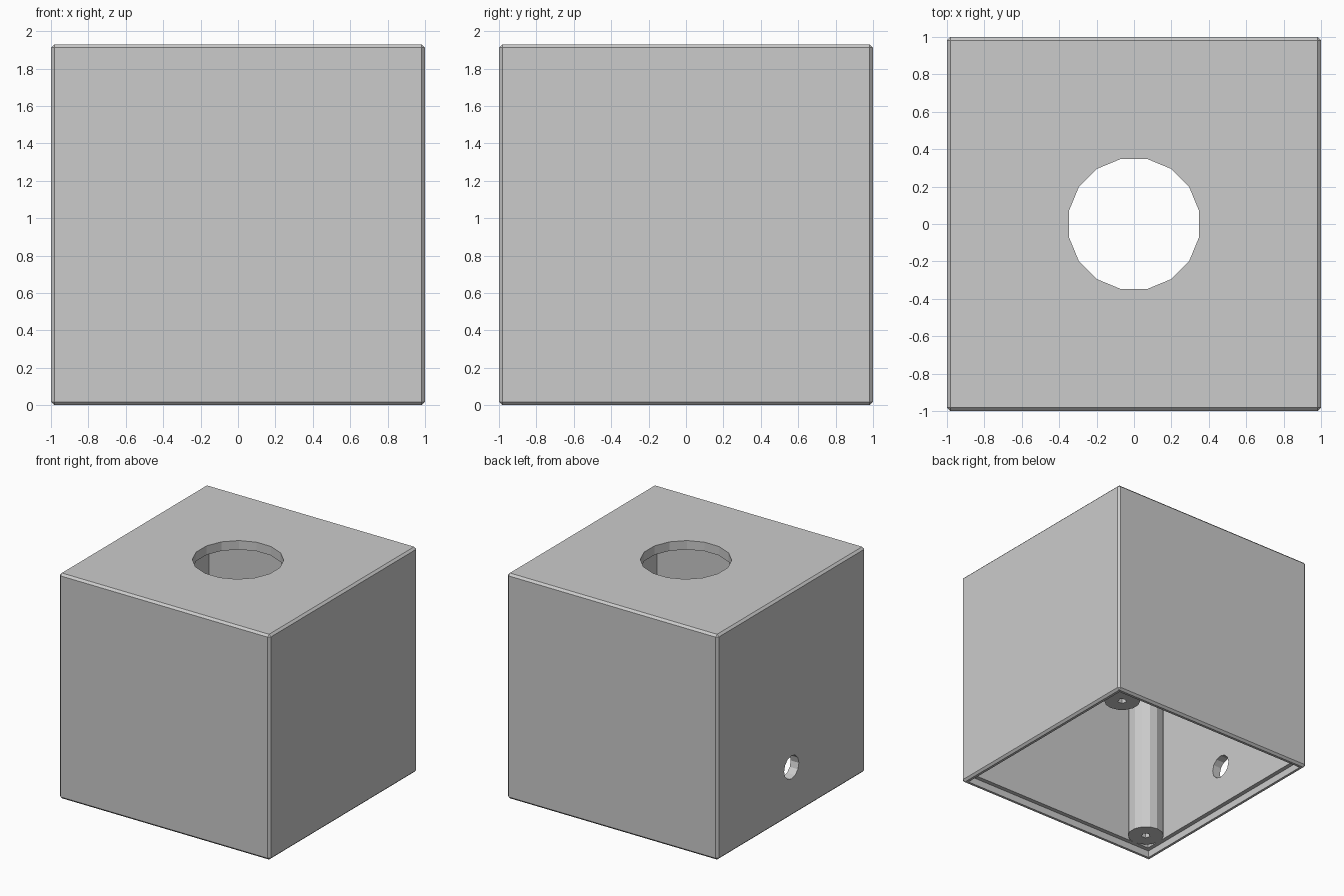
import bpy
import math

cube = bpy.data.objects.get("Cube")
if cube:
    bpy.data.objects.remove(cube, do_unlink=True)

HEIGHT = 1.93
WALL = 0.077
LEDGE = 0.06      # depth of the rebate for the base plate

grey = bpy.data.materials.new("light grey")
grey.use_nodes = True
grey.diffuse_color = (0.6, 0.6, 0.6, 1)
grey.node_tree.nodes["Principled BSDF"].inputs["Base Color"].default_value = (0.6, 0.6, 0.6, 1)


def box(name, half, z0, z1):
    bpy.ops.mesh.primitive_cube_add(size=1, location=(0, 0, (z0 + z1) / 2))
    ob = bpy.context.object
    ob.name = name
    ob.scale = (2 * half, 2 * half, z1 - z0)
    bpy.ops.object.transform_apply(location=True, rotation=True, scale=True)
    ob.data.materials.append(grey)
    return ob


def prism(name, sides, radius, depth, location, rotation=(0, 0, 0)):
    bpy.ops.mesh.primitive_cylinder_add(vertices=sides, radius=radius, depth=depth,
                                        location=location, rotation=rotation)
    ob = bpy.context.object
    ob.name = name
    bpy.ops.object.transform_apply(location=True, rotation=True, scale=True)
    ob.data.materials.append(grey)
    return ob


def apply(ob, mod):
    bpy.context.view_layer.objects.active = ob
    bpy.ops.object.modifier_apply(modifier=mod.name)


def cut(ob, cutter):
    mod = ob.modifiers.new("cut", 'BOOLEAN')
    mod.operation = 'DIFFERENCE'
    mod.solver = 'EXACT'
    mod.object = cutter
    apply(ob, mod)
    bpy.data.objects.remove(cutter, do_unlink=True)


# Chamfered outer shell
shell = box("shell", 1, 0, HEIGHT)
bevel = shell.modifiers.new("chamfer", 'BEVEL')
bevel.width = 0.018
bevel.segments = 1
apply(shell, bevel)

# Hollow interior, open underneath, with a rebate around the rim
cut(shell, box("cavity_cutter", 1 - WALL, -0.2, HEIGHT - WALL))
cut(shell, box("rebate_cutter", 0.96, -0.1, LEDGE))

# Round opening in the top, its flats facing the sides
cut(shell, prism("top_hole_cutter", 16, 0.355, 0.4, (0, 0, HEIGHT),
                 (0, 0, math.pi / 16)))

# Cable hole in one side wall
cut(shell, prism("cable_hole_cutter", 12, 0.1, 0.4, (-1, 0, 0.42),
                 (0, math.pi / 2, 0)))

# Screw posts in two opposite corners, each with a blind pilot hole
top = HEIGHT - WALL + 0.01
for name, side in (("back_screw_post", 1), ("front_screw_post", -1)):
    x = 0.78 * side
    post = prism(name, 14, 0.146, top - LEDGE, (x, x, (top + LEDGE) / 2))
    cut(post, prism("pilot_hole_cutter", 5, 0.038, 0.8, (x, x, LEDGE)))
